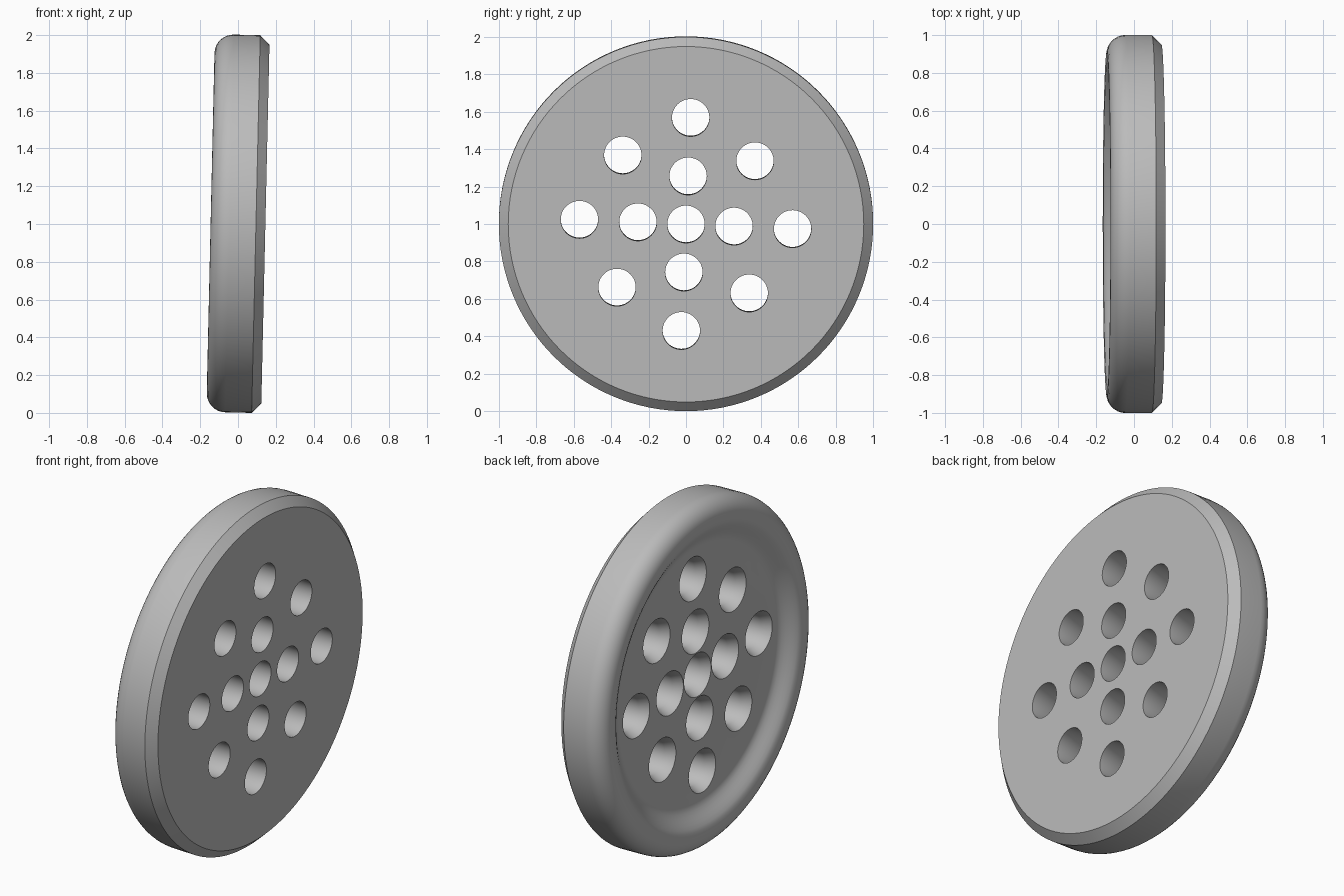
import bpy, bmesh, math
from mathutils import Matrix, Vector

default = bpy.data.objects.get("Cube")
if default:
    bpy.data.objects.remove(default, do_unlink=True)

GREY = bpy.data.materials.new("plain grey")
GREY.use_nodes = True
GREY.diffuse_color = (0.5, 0.5, 0.5, 1)
GREY.node_tree.nodes["Principled BSDF"].inputs["Base Color"].default_value = (0.5, 0.5, 0.5, 1)


def lathe(bm, profile, centre=(0, 0), steps=96):
    """Revolve (x, radius) points about an x-parallel axis; the ends are capped."""
    rings = []
    for x, r in profile:
        rings.append([bm.verts.new((x, centre[0] + r * math.cos(a), centre[1] + r * math.sin(a)))
                      for a in (2 * math.pi * i / steps for i in range(steps))])
    for a, b in zip(rings, rings[1:]):
        for i in range(steps):
            j = (i + 1) % steps
            bm.faces.new((a[i], a[j], b[j], b[i]))
    bm.faces.new(rings[0])
    bm.faces.new(rings[-1])


def finish(bm, name):
    bmesh.ops.recalc_face_normals(bm, faces=bm.faces)
    mesh = bpy.data.meshes.new(name)
    bm.to_mesh(mesh)
    bm.free()
    mesh.materials.append(GREY)
    obj = bpy.data.objects.new(name, mesh)
    bpy.context.collection.objects.link(obj)
    return obj


# Disc: flat chamfered face on +x, rounded rim and shallow dish on -x
HALF, ROUND, FLOOR = 0.145, 0.1, -0.075
profile = [(HALF, 0.95), (0.095, 1.0)]
for i in range(9):
    a = math.pi / 2 * i / 8
    profile.append((-HALF + ROUND - ROUND * math.sin(a), 1 - ROUND + ROUND * math.cos(a)))
for i in range(1, 9):
    t = i / 8
    ease = t * t * (3 - 2 * t)
    profile.append((-HALF + (FLOOR + HALF) * ease, 0.88 - 0.15 * t))
bm = bmesh.new()
lathe(bm, profile, steps=128)
disc = finish(bm, "disc")

# Countersunk holes: one in the middle, an inner cross, an outer cross and diagonals
centres = [(0, 0)]
for k in range(4):
    for radius, offset in ((0.257, 0), (0.57, 0), (0.5, 45)):
        a = math.radians(90 * k + offset - 2.5)
        centres.append((radius * math.cos(a), radius * math.sin(a)))
bm = bmesh.new()
for c in centres:
    lathe(bm, [(0.3, 0.1), (-0.02, 0.1), (FLOOR, 0.125), (-0.3, 0.125)], c, 48)
cutter = finish(bm, "hole_cutter")
cutter.hide_render = True

bpy.context.view_layer.objects.active = disc
disc.select_set(True)
cut = disc.modifiers.new("holes", "BOOLEAN")
cut.operation = "DIFFERENCE"
cut.solver = "EXACT"
cut.object = cutter
bpy.ops.object.modifier_apply(modifier=cut.name)
bpy.data.objects.remove(cutter, do_unlink=True)

# Lean the disc slightly and rest it on the ground
disc.data.transform(Matrix.Rotation(math.radians(1.3), 4, "Y"))
lowest = min(v.co.z for v in disc.data.vertices)
disc.data.transform(Matrix.Translation(Vector((0, 0, -lowest))))
bpy.ops.object.shade_smooth_by_angle(angle=math.radians(30))
